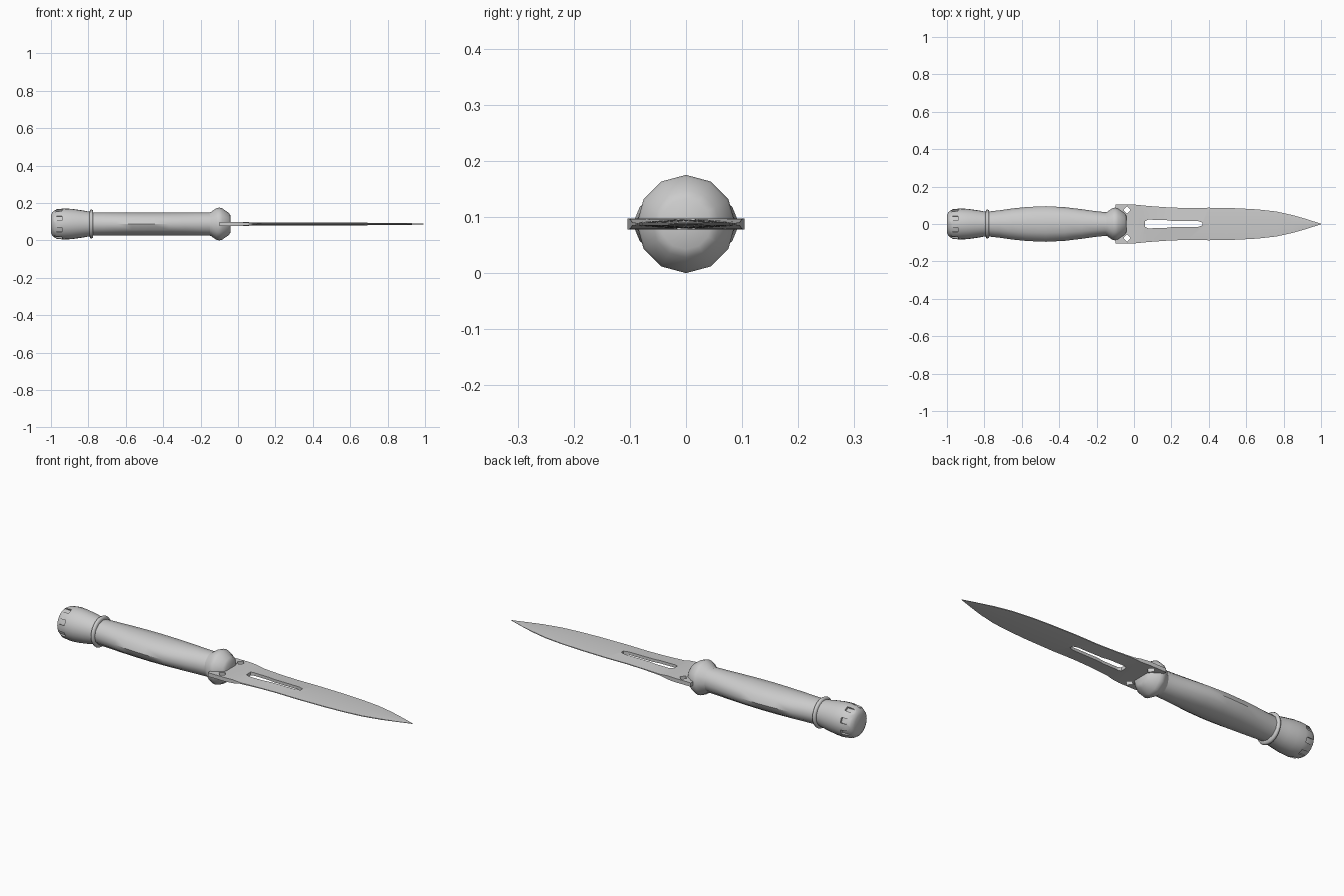
import bpy, bmesh
from math import pi, cos, sin, radians
from mathutils import Matrix

if "Cube" in bpy.data.objects:
    bpy.data.objects.remove(bpy.data.objects["Cube"])

ZC = 0.0875  # height of the long axis

steel = bpy.data.materials.new("light grey")
steel.use_nodes = True
steel.diffuse_color = (0.6, 0.6, 0.6, 1)
steel.node_tree.nodes["Principled BSDF"].inputs["Base Color"].default_value = (0.6, 0.6, 0.6, 1)


def finish(name, bm, angle=40):
    """Turn a bmesh into a shaded object."""
    bmesh.ops.recalc_face_normals(bm, faces=bm.faces)
    mesh = bpy.data.meshes.new(name)
    bm.to_mesh(mesh)
    bm.free()
    mesh.materials.append(steel)
    ob = bpy.data.objects.new(name, mesh)
    bpy.context.collection.objects.link(ob)
    shade(ob, angle)
    return ob


def shade(ob, angle):
    bpy.ops.object.select_all(action='DESELECT')
    ob.select_set(True)
    bpy.context.view_layer.objects.active = ob
    bpy.ops.object.shade_smooth_by_angle(angle=radians(angle))


def skin(bm, rings):
    """Bridge closed rings of points and cap both ends."""
    loops = [[bm.verts.new(p) for p in ring] for ring in rings]
    n = len(loops[0])
    for a, b in zip(loops, loops[1:]):
        for i in range(n):
            j = (i + 1) % n
            bm.faces.new((a[i], a[j], b[j], b[i]))
    bm.faces.new(loops[0])
    bm.faces.new(loops[-1])


def lathe(name, profile, sides, angle=40):
    """Elliptical sections (x, half width, half height) along the x axis."""
    bm = bmesh.new()
    turns = [2 * pi * i / sides for i in range(sides)]
    skin(bm, [[(x, ry * cos(t), ZC + rz * sin(t)) for t in turns]
              for x, ry, rz in profile])
    return finish(name, bm, angle)


def cut(ob, cutter, angle):
    cutter.hide_render = True
    mod = ob.modifiers.new("cut", 'BOOLEAN')
    mod.operation = 'DIFFERENCE'
    mod.solver = 'EXACT'
    mod.object = cutter
    bpy.context.view_layer.objects.active = ob
    bpy.ops.object.modifier_apply(modifier=mod.name)
    bpy.data.objects.remove(cutter)
    shade(ob, angle)


def prism(bm, outline):
    """Tall vertical prism used to pierce the blade."""
    skin(bm, [[(x, y, z) for x, y in outline] for z in (ZC - 0.1, ZC + 0.1)])


# Grip: swells sideways, constant height
grip = [(-0.785, 0.066, 0.062), (-0.72, 0.073, 0.062), (-0.65, 0.083, 0.062),
        (-0.57, 0.091, 0.062), (-0.47, 0.095, 0.062), (-0.37, 0.09, 0.062),
        (-0.28, 0.079, 0.062), (-0.2, 0.068, 0.062), (-0.14, 0.062, 0.062)]
lathe("grip", grip, 12)

# Collar bulge at the front of the grip
collar = [(-0.16, 0.06), (-0.145, 0.064), (-0.115, 0.085), (-0.1, 0.0875),
          (-0.085, 0.084), (-0.05, 0.06), (-0.04, 0.045)]
lathe("collar", [(x, r, r) for x, r in collar], 12)

# Raised ring between grip and pommel
ring = [(-0.794, 0.066), (-0.791, 0.075), (-0.784, 0.078), (-0.777, 0.075), (-0.774, 0.066)]
lathe("pommel_ring", [(x, r, r) for x, r in ring], 24, 60)

# Pommel with slots around its end
pommel_profile = [(-1.0, 0.048), (-0.99, 0.066), (-0.97, 0.079), (-0.93, 0.083),
                  (-0.89, 0.081), (-0.84, 0.074), (-0.8, 0.067), (-0.78, 0.065)]
pommel = lathe("pommel", [(x, r, r) for x, r in pommel_profile], 24)
bm = bmesh.new()
for k in range(8):
    spin = Matrix.Translation((0, 0, ZC)) @ Matrix.Rotation(pi / 4 * (k + 0.5), 4, 'X')
    place = spin @ Matrix.Translation((-0.98, 0, 0.09)) @ Matrix.Diagonal((0.08, 0.026, 0.038, 1))
    bmesh.ops.create_cube(bm, size=1, matrix=place)
cut(pommel, finish("slot_cutter", bm), 40)

# Blade and guard plate: x, half width, half thickness at ridge and at edge
stations = [(-0.1, 0.104, 0.01, 0.01), (0.0, 0.104, 0.01, 0.01),
            (0.04, 0.1, 0.01, 0.009), (0.08, 0.096, 0.009, 0.003),
            (0.18, 0.089, 0.009, 0.002), (0.28, 0.085, 0.009, 0.002),
            (0.4, 0.087, 0.008, 0.002), (0.55, 0.084, 0.008, 0.002),
            (0.66, 0.078, 0.007, 0.002), (0.76, 0.067, 0.006, 0.002),
            (0.85, 0.047, 0.005, 0.002), (0.93, 0.024, 0.004, 0.001),
            (1.0, 0.001, 0.001, 0.001)]
bm = bmesh.new()
skin(bm, [[(x, -w, ZC - e), (x, 0, ZC - c), (x, w, ZC - e),
           (x, w, ZC + e), (x, 0, ZC + c), (x, -w, ZC + e)]
          for x, w, c, e in stations])
blade = finish("blade", bm, 30)

# Long tapered slot and two diamond holes through the blade
bm = bmesh.new()
half = [(0.06, 0.016), (0.075, 0.023), (0.16, 0.022), (0.2, 0.017), (0.34, 0.016), (0.365, 0.008)]
prism(bm, half + [(x, -y) for x, y in reversed(half)])
for side in (-1, 1):
    prism(bm, [(-0.037 + 0.019 * cos(k * pi / 2), side * 0.075 + 0.021 * sin(k * pi / 2))
               for k in range(4)])
cut(blade, finish("hole_cutter", bm), 30)
